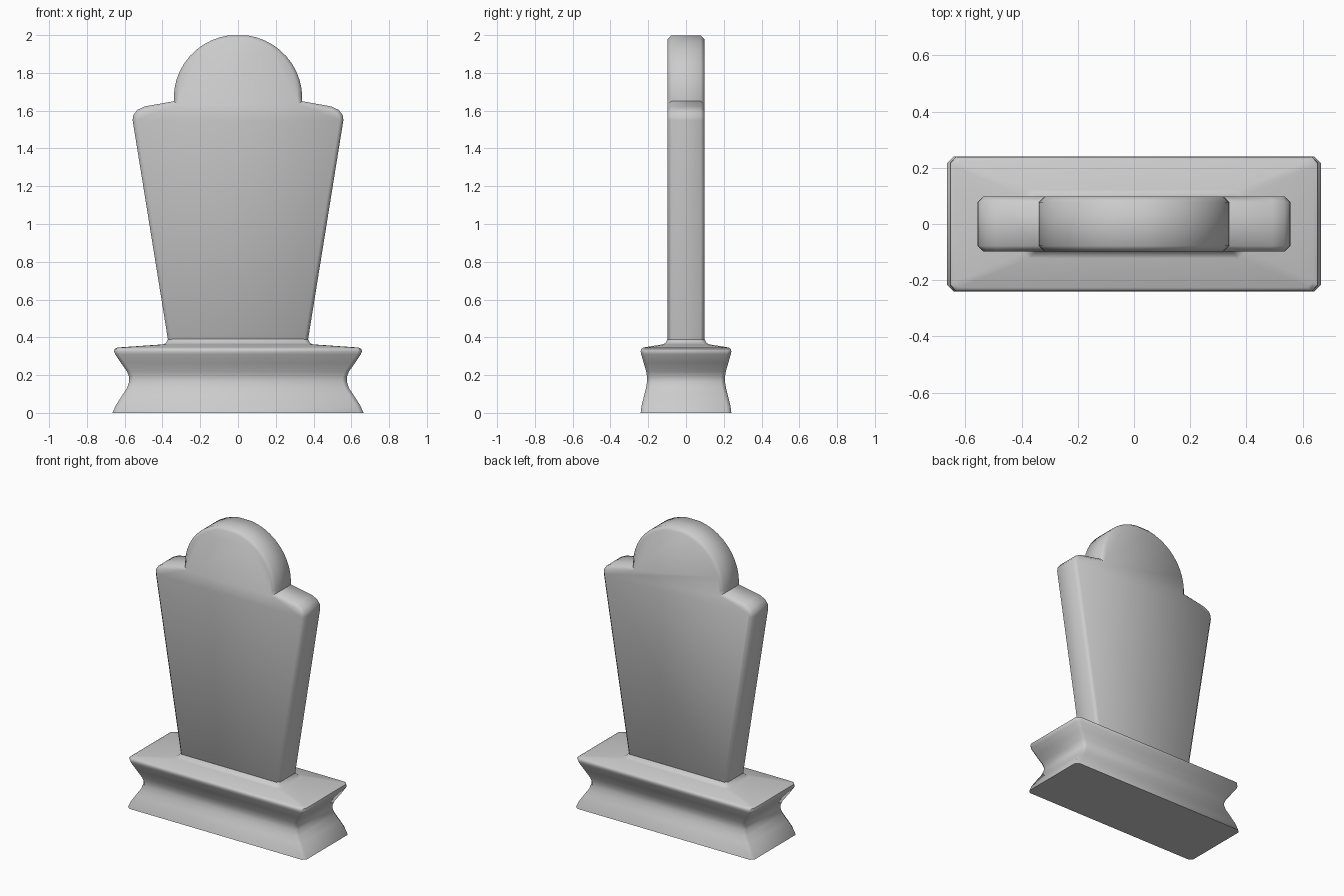
import bpy, bmesh
from math import sin, cos, pi, radians

if "Cube" in bpy.data.objects:
    bpy.data.objects.remove(bpy.data.objects["Cube"])


def finish(bm, name):
    bmesh.ops.recalc_face_normals(bm, faces=bm.faces)
    mesh = bpy.data.meshes.new(name)
    bm.to_mesh(mesh)
    bm.free()
    ob = bpy.data.objects.new(name, mesh)
    bpy.context.collection.objects.link(ob)
    bpy.ops.object.select_all(action='DESELECT')
    bpy.context.view_layer.objects.active = ob
    ob.select_set(True)
    bpy.ops.object.shade_smooth_by_angle(angle=radians(52))
    return ob


# Moulded plinth: chamfered rectangles lofted upward (half x, half y, z)
profile = [
    (0.665, 0.24, 0.0), (0.647, 0.235, 0.04), (0.615, 0.222, 0.09),
    (0.588, 0.212, 0.13), (0.576, 0.206, 0.165), (0.576, 0.206, 0.19),
    (0.588, 0.211, 0.22), (0.62, 0.224, 0.265), (0.65, 0.237, 0.31),
    (0.656, 0.24, 0.325), (0.654, 0.238, 0.338), (0.638, 0.226, 0.346),
    (0.395, 0.122, 0.363), (0.382, 0.109, 0.37), (0.371, 0.098, 0.39),
]
bm = bmesh.new()
rings = []
for x, y, z in profile:
    c = 0.022
    quarter = [(x, y - c), (x - c, y)]
    pts = quarter + [(-a, b) for a, b in reversed(quarter)]
    pts += [(-a, -b) for a, b in pts]
    rings.append([bm.verts.new((a, b, z)) for a, b in pts])
for lo, hi in zip(rings, rings[1:]):
    for i in range(8):
        j = (i + 1) % 8
        bm.faces.new((lo[i], lo[j], hi[j], hi[i]))
bm.faces.new(rings[0])
bm.faces.new(rings[-1])
finish(bm, "plinth")

# Headstone slab: mirrored half outline with shoulders and a round top
D = 0.0975
half = [(0.36, 0.32), (0.558, 1.55), (0.555, 1.575), (0.535, 1.603),
        (0.495, 1.622), (0.34, 1.65)]
half += [(0.34 * cos(a), 1.668 + 0.334 * sin(a))
         for a in (i * pi / 22 for i in range(11))]
outline = half + [(-x, z) for x, z in reversed(half)]
bm = bmesh.new()
front = bm.faces.new([bm.verts.new((x, -D, z)) for x, z in outline])
ext = bmesh.ops.extrude_face_region(bm, geom=[front], use_keep_orig=True)
moved = [v for v in ext["geom"] if isinstance(v, bmesh.types.BMVert)]
bmesh.ops.translate(bm, verts=moved, vec=(0, 2 * D, 0))
bm.normal_update()

# Soft chamfer around the front and back rims
rim = [e for e in bm.edges if abs(e.verts[0].co.y - e.verts[1].co.y) < 1e-5]
bmesh.ops.bevel(bm, geom=rim, offset=0.02, offset_type='OFFSET',
                segments=1, affect='EDGES', clamp_overlap=True)
finish(bm, "headstone_slab")
